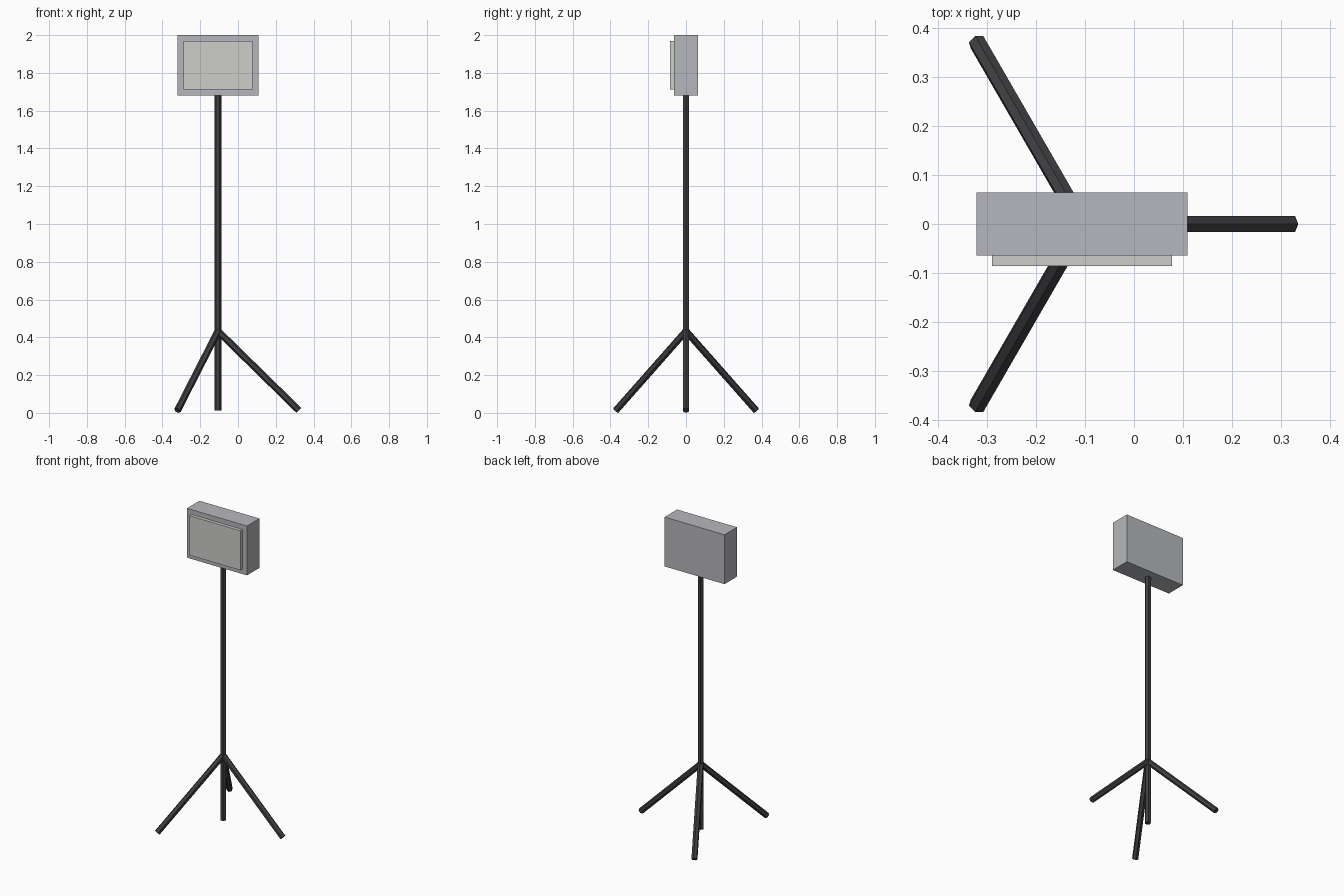
import bpy
import math
from mathutils import Matrix, Vector

cube = bpy.data.objects.get("Cube")
if cube:
    bpy.data.objects.remove(cube, do_unlink=True)


def make_material(name, color):
    mat = bpy.data.materials.new(name)
    mat.use_nodes = True
    mat.diffuse_color = (*color, 1)
    bsdf = next(n for n in mat.node_tree.nodes if n.type == 'BSDF_PRINCIPLED')
    bsdf.inputs["Base Color"].default_value = (*color, 1)
    return mat


housing_grey = make_material("housing grey", (0.47, 0.475, 0.51))
panel_grey = make_material("panel light grey", (0.61, 0.61, 0.59))
dark_metal = make_material("dark metal", (0.05, 0.05, 0.056))

AXIS_X = -0.106     # the pole stands off-centre because of the leg spread
TUBE_RADIUS = 0.0185


def box(name, low, high, mat):
    low, high = Vector(low), Vector(high)
    bpy.ops.mesh.primitive_cube_add(size=1)
    obj = bpy.context.object
    obj.name = name
    obj.data.transform(Matrix.Translation((low + high) / 2)
                       @ Matrix.Diagonal((*(high - low), 1)))
    obj.data.materials.append(mat)


def tube(name, start, end, mat):
    """Six-sided tube between two points, with a corner square to the y axis."""
    start, end = Vector(start), Vector(end)
    along = (end - start).normalized()
    corner = Vector((0, 1, 0)).cross(along).normalized()
    side = along.cross(corner)
    bpy.ops.mesh.primitive_cylinder_add(vertices=6, radius=TUBE_RADIUS,
                                        depth=(end - start).length)
    obj = bpy.context.object
    obj.name = name
    # the primitive has its first corner on its own y axis
    turn = Matrix((-side, corner, along)).transposed().to_4x4()
    obj.data.transform(Matrix.Translation((start + end) / 2) @ turn)
    obj.data.materials.append(mat)


# Lamp head: housing and raised front panel
box("lamp_housing", (AXIS_X - 0.215, -0.064, 1.68),
    (AXIS_X + 0.215, 0.064, 2.0), housing_grey)
box("front_panel", (AXIS_X - 0.183, -0.086, 1.713),
    (AXIS_X + 0.183, -0.05, 1.969), panel_grey)

# Stand: central pole and three splayed legs
FOOT_Z, HUB_Z, SPREAD = 0.0135, 0.433, 0.428
tube("pole", (AXIS_X, 0, FOOT_Z), (AXIS_X, 0, 1.69), dark_metal)
for name, degrees in (("left_leg", 0), ("back_leg", 120), ("front_leg", 240)):
    a = math.radians(degrees)
    foot = (AXIS_X + SPREAD * math.cos(a), SPREAD * math.sin(a), FOOT_Z)
    tube(name, foot, (AXIS_X, 0, HUB_Z), dark_metal)
